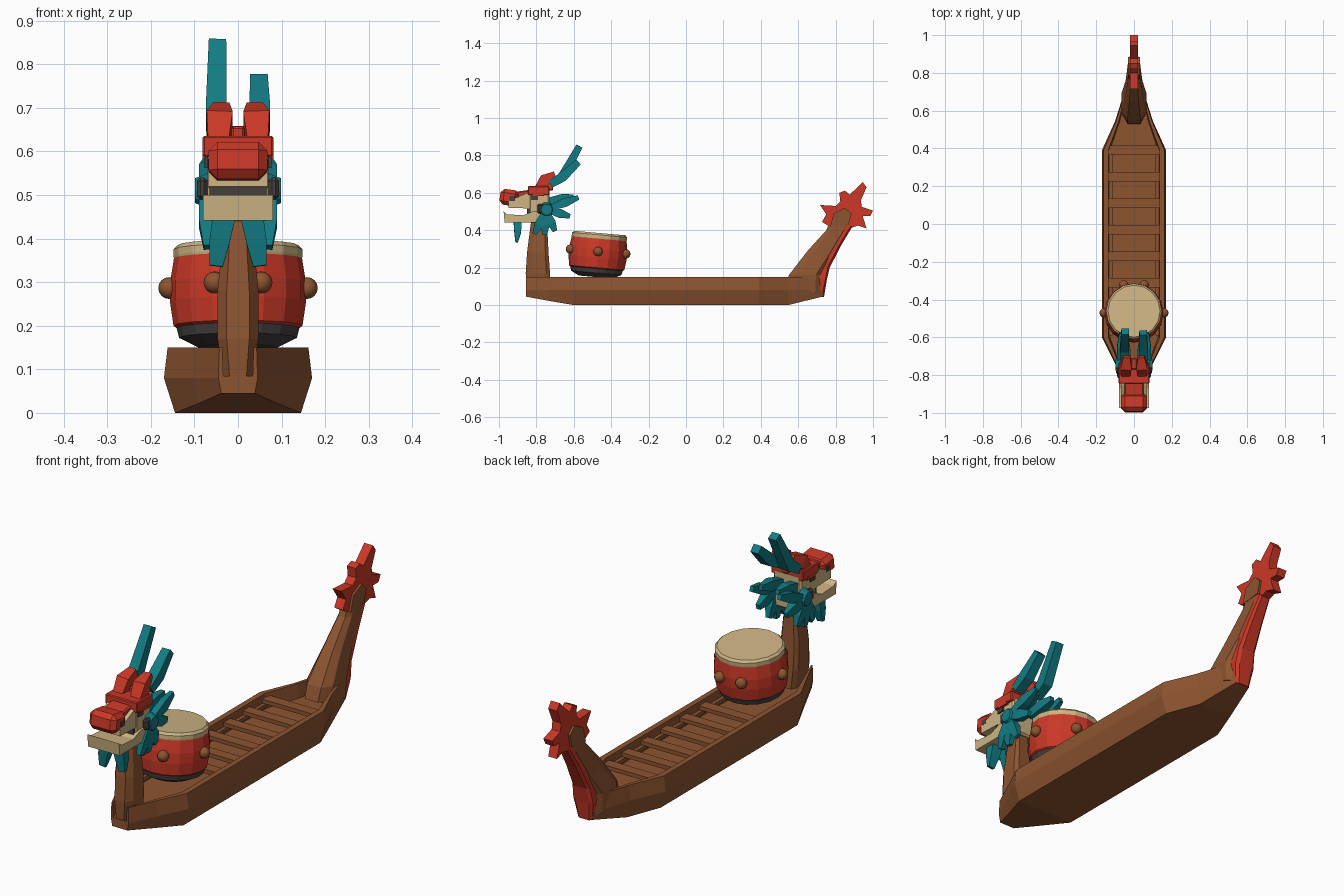
import bpy, bmesh, math
from mathutils import Vector, Matrix

if "Cube" in bpy.data.objects:
    bpy.data.objects.remove(bpy.data.objects["Cube"])


def material(name, rgb):
    m = bpy.data.materials.new(name)
    m.use_nodes = True
    m.diffuse_color = (*rgb, 1)
    m.node_tree.nodes["Principled BSDF"].inputs["Base Color"].default_value = (*rgb, 1)
    return m


WOOD = material("brown wood", (0.27, 0.09, 0.03))
RED = material("red paint", (0.6, 0.04, 0.02))
TEAL = material("teal", (0.006, 0.2, 0.23))
CREAM = material("cream", (0.62, 0.46, 0.23))
GREY = material("dark grey", (0.06, 0.05, 0.05))


def finish(name, bm, mats):
    bmesh.ops.recalc_face_normals(bm, faces=bm.faces)
    me = bpy.data.meshes.new(name)
    bm.to_mesh(me)
    bm.free()
    for m in mats:
        me.materials.append(m)
    ob = bpy.data.objects.new(name, me)
    bpy.context.collection.objects.link(ob)
    return ob


def loft(name, rings, mat):
    """Skin closed rings of equal length and cap both ends."""
    bm = bmesh.new()
    loops = [[bm.verts.new(p) for p in ring] for ring in rings]
    n = len(rings[0])
    for a, b in zip(loops, loops[1:]):
        for i in range(n):
            j = (i + 1) % n
            bm.faces.new((a[i], a[j], b[j], b[i]))
    bm.faces.new(loops[0])
    bm.faces.new(loops[-1])
    return finish(name, bm, [mat])


def box(name, center, size, mat, bevel=0.0, tilt=0.0):
    bm = bmesh.new()
    bmesh.ops.create_cube(bm, size=1)
    bmesh.ops.scale(bm, vec=size, verts=bm.verts)
    if bevel:
        bmesh.ops.bevel(bm, geom=bm.edges[:], offset=bevel, segments=1, affect='EDGES')
    bm.transform(Matrix.Translation(center) @ Matrix.Rotation(math.radians(tilt), 4, 'X'))
    return finish(name, bm, [mat])


def spike(name, path, mat):
    """Square-sectioned spine through (point, half x, half depth)."""
    rings = []
    pts = [Vector(p[0]) for p in path]
    for i, (p, a, b) in enumerate(path):
        d = (pts[min(i + 1, len(pts) - 1)] - pts[max(i - 1, 0)]).normalized()
        v = d.cross(Vector((1, 0, 0))).normalized()
        u = v.cross(d)
        rings.append([pts[i] + u * sx * a + v * sy * b
                      for sx, sy in ((1, 1), (-1, 1), (-1, -1), (1, -1))])
    return loft(name, rings, mat)


def slab(name, outline, half, mat):
    """Side outline (y, z) given thickness along x."""
    return loft(name, [[(x, y, z) for y, z in outline] for x in (-half, half)], mat)


def column(name, levels, mat):
    """Post with chamfered leading and trailing edges: (front y, back y, half width, z front, z back)."""
    rings = []
    for y0, y1, w, z0, z1 in levels:
        ring = []
        for t, k in ((0, .55), (.25, 1), (.85, 1), (1, .7)):
            ring.append((w * k, y0 + (y1 - y0) * t, z0 + (z1 - z0) * t))
        rings.append(ring + [(-x, y, z) for x, y, z in reversed(ring)])
    return loft(name, rings, mat)


# Open hull with flared sides and a sunken floor
stations = [(-.855, .045, .045), (-.73, .105, .022), (-.6, .17, 0),
            (.39, .17, 0), (.545, .1, 0), (.73, .042, .045)]
rings = []
for y, w, zb in stations:
    half = [(w * .85, zb), (w, .08), (w * .95, .15), (w * .8, .15), (w * .75, .085)]
    rings.append([(x, y, z) for x, z in half] + [(-x, y, z) for x, z in reversed(half)])
loft("hull", rings, WOOD)

# Rowing benches, side rails and floor ribs
for i in range(6):
    box(f"bench_{i + 1}", (0, -.31 + i * .14, .125), (.27, .05, .018), WOOD)
for s, side in ((1, "left"), (-1, "right")):
    box(f"{side}_rail", (s * .125, -.1, .108), (.02, .98, .016), WOOD)

# Prow post
column("prow_post", [(-.85, -.72, .03, .045, .045), (-.857, -.727, .047, .17, .17),
                     (-.85, -.735, .047, .28, .28), (-.832, -.742, .033, .42, .42),
                     (-.82, -.745, .03, .5, .5)], WOOD)

# Stern post, red keel strip and tail fan
column("stern_post", [(.53, .72, .06, .1, .06), (.55, .72, .065, .16, .16),
                      (.65, .775, .045, .29, .25), (.75, .86, .032, .4, .4),
                      (.79, .88, .026, .5, .48)], WOOD)
column("stern_strip", [(.67, .738, .036, .05, .043), (.695, .752, .05, .15, .13),
                       (.705, .768, .044, .24, .2), (.77, .83, .036, .35, .32),
                       (.835, .89, .028, .44, .42)], RED)
fan = [(.727, .445), (.75, .485), (.716, .535), (.80, .53), (.825, .555), (.82, .6),
       (.85, .612), (.875, .59), (.945, .658), (.965, .63), (.935, .56), (.94, .525),
       (1, .505), (.985, .475), (.945, .475), (.965, .41), (.92, .425), (.89, .415), (.8, .4)]
slab("tail_fan", fan, .022, RED)
slab("tail_core", [(.77, .42), (.79, .49), (.85, .52), (.885, .49), (.87, .43)], .032, WOOD)


# Drum: lathed barrel whose colour bands follow height
def drum():
    prof = [(.09, 0), (.135, .022), (.141, .045), (.148, .05), (.156, .105), (.156, .15),
            (.147, .205), (.148, .21), (.148, .226), (.138, .236)]
    n = 16
    bm = bmesh.new()
    loops = [[bm.verts.new((r * math.cos(math.tau * k / n), r * math.sin(math.tau * k / n), z))
              for k in range(n)] for r, z in prof]
    for a, b in zip(loops, loops[1:]):
        for k in range(n):
            j = (k + 1) % n
            bm.faces.new((a[k], a[j], b[j], b[k]))
    bm.faces.new(loops[0])
    bm.faces.new(loops[-1])
    for f in bm.faces:
        z = f.calc_center_median().z
        f.material_index = 1 if z < .046 else 2 if z > .206 else 0
    ob = finish("drum", bm, [RED, GREY, CREAM])
    ob.matrix_world = DRUM
    for i, deg in enumerate((0, 70, 110, 180, 250, 290)):
        a = math.radians(deg)
        bm = bmesh.new()
        bmesh.ops.create_uvsphere(bm, u_segments=12, v_segments=8, radius=.025)
        bm.transform(DRUM @ Matrix.Translation((.158 * math.cos(a), .158 * math.sin(a), .137)))
        knob = finish(f"drum_knob_{i + 1}", bm, [WOOD])
        knob.data.shade_smooth()


DRUM = Matrix.Translation((0, -.482, .15)) @ Matrix.Rotation(math.radians(-5), 4, 'X')
drum()

# Head: skull with jaws, nose, brow
box("skull", (0, -.785, .525), (.14, .11, .17), CREAM, .008)
slab("upper_jaw", [(-.95, .52), (-.95, .555), (-.85, .6), (-.78, .6), (-.78, .515)], .068, CREAM)
slab("lower_jaw", [(-.97, .442), (-.975, .5), (-.955, .485), (-.87, .48), (-.82, .5),
                   (-.78, .5), (-.78, .442)], .08, CREAM)
box("mouth_lining", (0, -.835, .505), (.13, .03, .05), GREY)
box("nose", (0, -.945, .575), (.135, .1, .085), RED, .02, -8)
box("nose_bridge", (0, -.875, .588), (.1, .08, .045), RED, .006, 8)
box("brow", (0, -.788, .612), (.162, .115, .048), RED, .004)
box("crest", (0, -.74, .635), (.03, .06, .045), RED, .005)

# Paired head parts; the right horn is longer
for s, side in ((1, "left"), (-1, "right")):
    box(f"{side}_eye", (s * .0725, -.81, .575), (.008, .035, .025), GREY)
    box(f"{side}_eyelid", (s * .075, -.79, .59), (.014, .06, .014), RED)
    box(f"{side}_nostril", (s * .064, -.93, .57), (.009, .03, .025), GREY)
    spike(f"{side}_horn_base", [((s * .045, -.79, .62), .024, .022),
                                ((s * .042, -.755, .67), .03, .03),
                                ((s * .038, -.70, .695), .018, .02)], RED)
    tip = (.048, -.575, .765) if s > 0 else (-.047, -.57, .85)
    spike(f"{side}_horn", [((s * .05, -.725, .645), .022, .02), ((s * .05, -.66, .685), .024, .026),
                           (tip, .02, .018)], TEAL)
    # Cheek disc
    bm = bmesh.new()
    bmesh.ops.create_cone(bm, cap_ends=True, segments=10, radius1=.042, radius2=.03, depth=.03)
    bm.transform(Matrix.Translation((s * .084, -.745, .51)) @ Matrix.Rotation(s * math.pi / 2, 4, 'Y'))
    finish(f"{side}_cheek", bm, [TEAL])
    box(f"{side}_cheek_pad", (s * .082, -.775, .515), (.025, .04, .05), GREY, .008)
    # Mane and beard blades fanning back and down from the cheek
    for i, (y, z) in enumerate(((-.575, .575), (-.62, .475), (-.70, .395), (-.755, .375), (-.81, .38))):
        start = Vector((s * .075, -.75, .51))
        end = Vector((s * .07, y, z))
        spike(f"{side}_mane_{i + 1}", [(start, .014, .012), (start.lerp(end, .6), .017, .024),
                                       (end, .009, .012)], TEAL)
    spike(f"{side}_inner_mane", [((s * .035, -.75, .55), .018, .02), ((s * .04, -.66, .57), .02, .024),
                                 ((s * .042, -.6, .58), .01, .012)], TEAL)
    spike(f"{side}_chin_beard", [((s * .032, -.9, .45), .026, .022), ((s * .043, -.9, .39), .023, .018),
                                 ((s * .05, -.905, .337), .015, .007)], TEAL)
